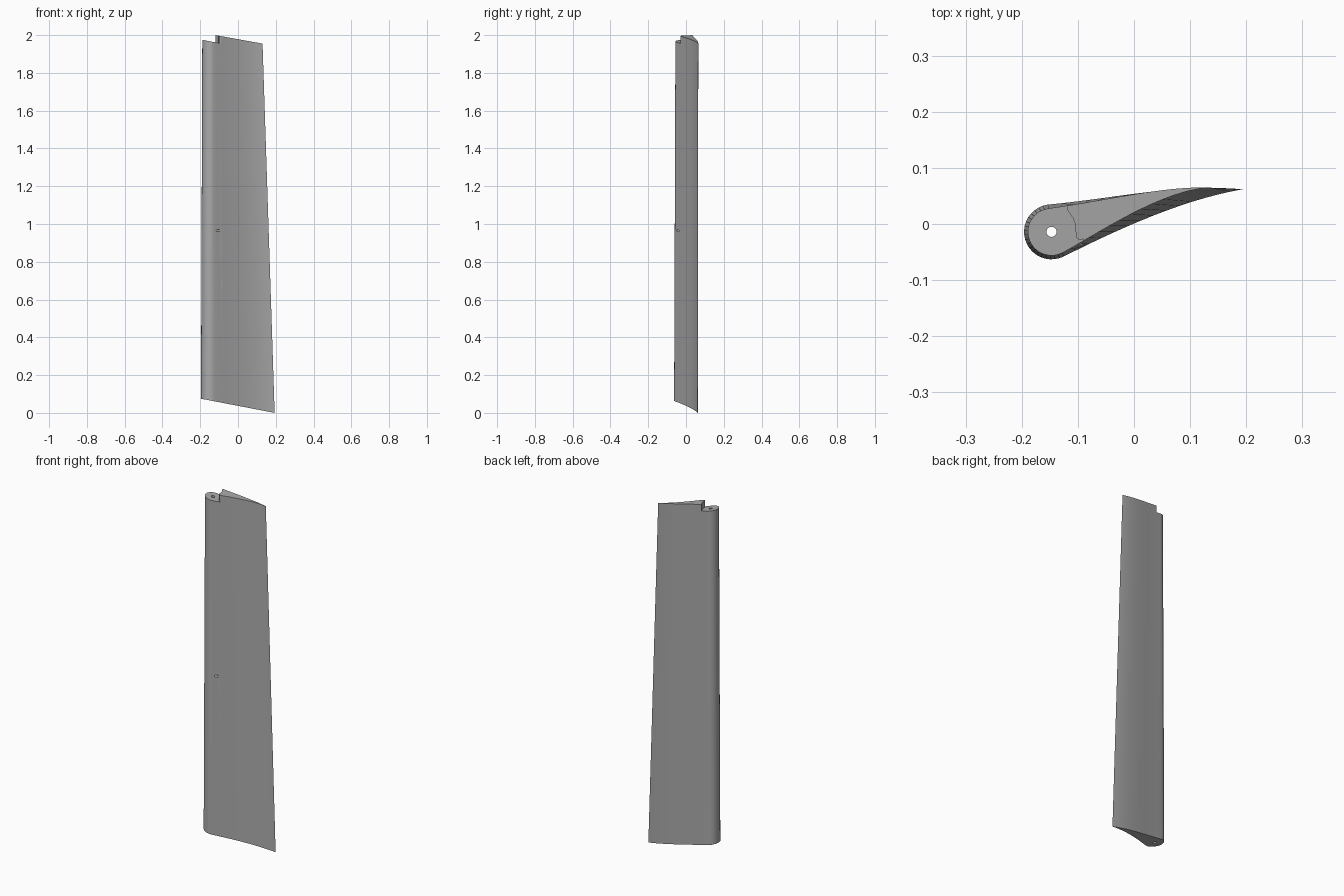
import bpy, bmesh, math
from mathutils import Vector, Matrix
from mathutils.geometry import interpolate_bezier

cube = bpy.data.objects.get("Cube")
if cube:
    bpy.data.objects.remove(cube, do_unlink=True)

PIN = Vector((-0.147, -0.014))

grey = bpy.data.materials.new("plain grey")
grey.use_nodes = True
colour = (0.4, 0.4, 0.4, 1)
grey.diffuse_color = colour
grey.node_tree.nodes["Principled BSDF"].inputs["Base Color"].default_value = colour


def section(radius, upper, lower, tip):
    """Closed outline: round nose, then the two curved sides meeting at the tip."""
    def on_nose(deg):
        a = math.radians(deg)
        return PIN + radius * Vector((math.cos(a), math.sin(a)))

    def side(start, handles):
        pts = [Vector((p[0], p[1], 0)) for p in (start, *handles, tip)]
        return [p.xy for p in interpolate_bezier(*pts, 15)]

    first, last, steps = 98, 297, 20
    nose = [on_nose(first + (last - first) * i / steps) for i in range(steps + 1)]
    under = side(nose[-1], lower)
    over = side(nose[0], upper)
    return nose + under[1:] + over[-2:0:-1]


def loft(name, low, high, low_z, high_z):
    """Solid between two outlines, with sloping ends given by height functions."""
    bm = bmesh.new()
    a = [bm.verts.new((p[0], p[1], low_z(p[0]))) for p in low]
    b = [bm.verts.new((p[0], p[1], high_z(p[0]))) for p in high]
    n = len(a)
    for i in range(n):
        j = (i + 1) % n
        bm.faces.new((a[i], a[j], b[j], b[i]))
    bm.faces.new(a[::-1])
    bm.faces.new(b)
    return finish(name, bm)


def rod(name, radius, length, matrix):
    bm = bmesh.new()
    bmesh.ops.create_cone(bm, cap_ends=True, segments=24, radius1=radius,
                          radius2=radius, depth=length, matrix=matrix)
    return finish(name, bm)


def finish(name, bm):
    bmesh.ops.recalc_face_normals(bm, faces=bm.faces)
    mesh = bpy.data.meshes.new(name)
    bm.to_mesh(mesh)
    bm.free()
    mesh.materials.append(grey)
    obj = bpy.data.objects.new(name, mesh)
    bpy.context.collection.objects.link(obj)
    return obj


# Tapered blade with slanted ends
root = section(0.049, [(-0.03, 0.046), (0.07, 0.072)],
               [(-0.02, -0.005), (0.09, 0.044)], (0.194, 0.062))
top = section(0.042, [(-0.05, 0.042), (0.05, 0.067)],
              [(-0.06, -0.015), (0.04, 0.055)], (0.13, 0.065))
blade = loft("blade", root, top,
             lambda x: 0.075 * (0.194 - x) / 0.39,
             lambda x: 2.0 - 0.18 * (x + 0.12))

# Stepped notch over the nose, with a curved wall
wall = [(-0.3, 0.1), (-0.3, -0.15), (-0.088, -0.15), (-0.09, -0.027),
        (-0.098, -0.028), (-0.103, -0.024), (-0.105, 0.0), (-0.109, 0.011),
        (-0.118, 0.024), (-0.12, 0.036), (-0.12, 0.1)]
notch = loft("notch_cutter", wall, wall,
             lambda x: 1.975 - 0.19 * (x + 0.19), lambda x: 2.2)

# Long pin hole and small side hole
pin_hole = rod("pin_hole_cutter", 0.009, 3,
               Matrix.Translation((PIN.x, PIN.y, 1)))
side_hole = rod("side_hole_cutter", 0.006, 0.2,
                Matrix.Translation((-0.04, -0.043, 0.965))
                @ Matrix.Rotation(math.pi / 2, 4, 'Y'))

bpy.ops.object.select_all(action='DESELECT')
blade.select_set(True)
bpy.context.view_layer.objects.active = blade
for cutter in (notch, pin_hole, side_hole):
    cutter.hide_render = True
    mod = blade.modifiers.new(cutter.name, 'BOOLEAN')
    mod.operation = 'DIFFERENCE'
    mod.solver = 'EXACT'
    mod.object = cutter
    bpy.ops.object.modifier_apply(modifier=mod.name)
    bpy.data.objects.remove(cutter, do_unlink=True)

bpy.ops.object.shade_smooth_by_angle(angle=math.radians(30))
